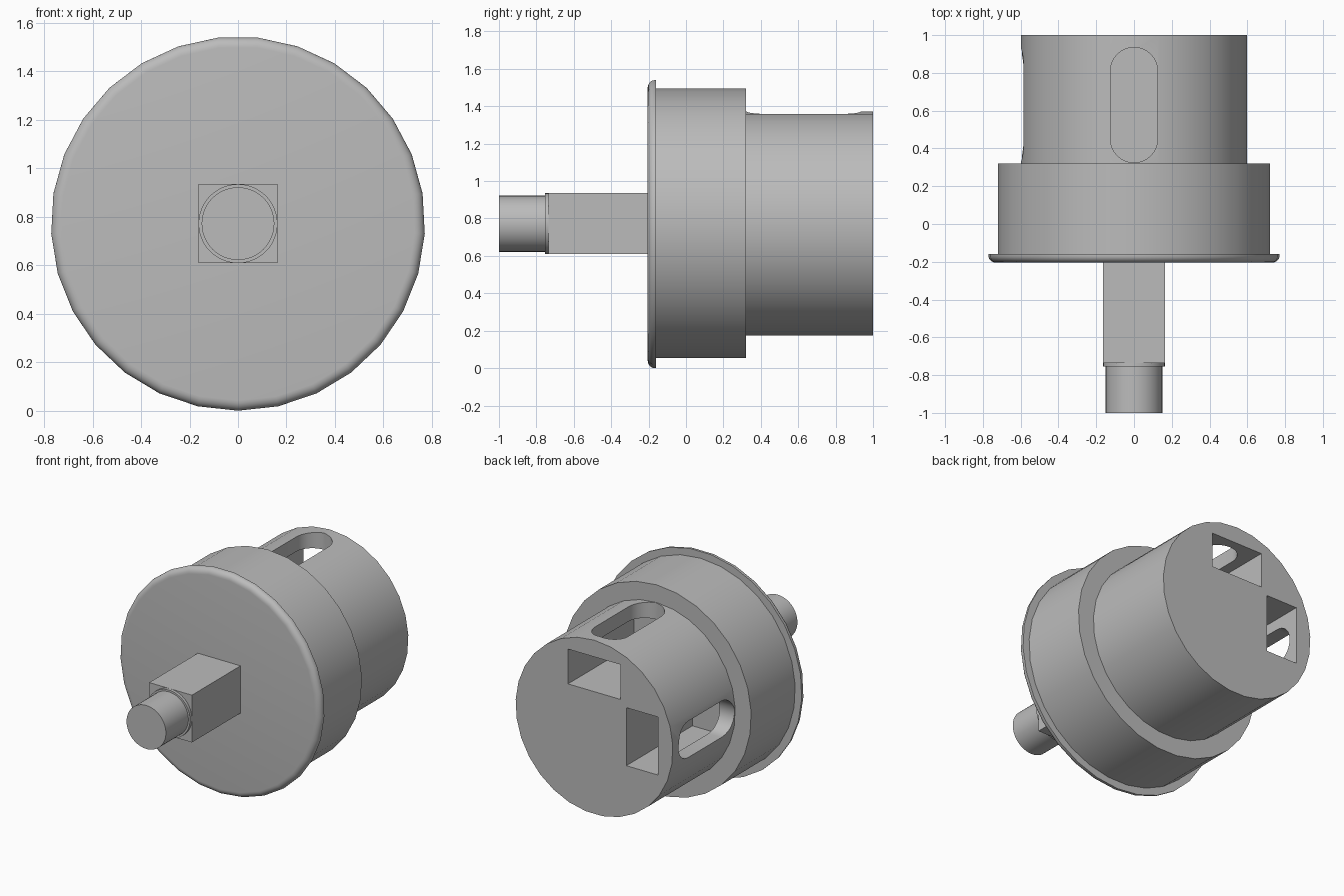
import bpy, bmesh, math
from mathutils import Matrix, Vector

CZ = 0.772          # height of the turning axis
SIDES = 29

cube = bpy.data.objects.get("Cube")
if cube:
    bpy.data.objects.remove(cube, do_unlink=True)

grey = bpy.data.materials.new("plain_grey")
grey.use_nodes = True
GREY = (0.5, 0.5, 0.5, 1)
grey.diffuse_color = GREY
grey.node_tree.nodes["Principled BSDF"].inputs["Base Color"].default_value = GREY


def finish(name, bm):
    bmesh.ops.recalc_face_normals(bm, faces=bm.faces)
    mesh = bpy.data.meshes.new(name)
    bm.to_mesh(mesh)
    bm.free()
    mesh.materials.append(grey)
    ob = bpy.data.objects.new(name, mesh)
    bpy.context.collection.objects.link(ob)
    return ob


def lathe(name, profile, sides, start):
    """Turn (radius, y) points about the y axis, with flat end caps."""
    bm = bmesh.new()
    rings = []
    for r, y in profile:
        angles = [start + math.tau * i / sides for i in range(sides)]
        rings.append([bm.verts.new((r * math.cos(a), y, CZ + r * math.sin(a))) for a in angles])
    for a, b in zip(rings, rings[1:]):
        for i in range(sides):
            j = (i + 1) % sides
            bm.faces.new((a[i], a[j], b[j], b[i]))
    bm.faces.new(rings[0])
    bm.faces.new(rings[-1])
    return finish(name, bm)


def box(name, centre, size):
    bm = bmesh.new()
    bmesh.ops.create_cube(bm, size=1, matrix=Matrix.Translation(centre) @ Matrix.Diagonal((*size, 1)))
    return finish(name, bm)


def slot_cutter(name, turn):
    """Upright prism with round ends, turned about the axis."""
    bm = bmesh.new()
    w, n = 0.125, 16
    outline = []
    for y, first in ((0.81, 0), (0.45, math.pi)):
        for i in range(n + 1):
            a = first + math.pi * i / n
            outline.append(bm.verts.new((w * math.cos(a), y + w * math.sin(a), 0.4)))
    face = bm.faces.new(outline)
    top = bmesh.ops.extrude_face_region(bm, geom=[face])["geom"]
    bmesh.ops.translate(bm, vec=(0, 0, 0.4), verts=[v for v in top if isinstance(v, bmesh.types.BMVert)])
    bm.transform(Matrix.Translation((0, 0, CZ)) @ Matrix.Rotation(turn, 4, "Y"))
    return finish(name, bm)


def smooth(ob):
    bpy.ops.object.select_all(action="DESELECT")
    ob.select_set(True)
    bpy.context.view_layer.objects.active = ob
    bpy.ops.object.shade_smooth_by_angle(angle=math.radians(30))


# Flange with a rounded front rim
rim = [(0.73 + 0.042 * math.sin(t), -0.168 - 0.037 * math.cos(t))
       for t in (math.pi / 2 * i / 6 for i in range(7))]
flange = lathe("flange", rim + [(0.772, -0.16)], SIDES, -math.pi / 2)

# Stepped housing: wide drum and narrower rear barrel
housing = lathe("housing", [(0.722, -0.16), (0.722, 0.32), (0.6, 0.32), (0.6, 1.0)],
                SIDES, math.pi / 2)

# Pockets open at the back, each reached by a round-ended slot, on top and on the -x side
cutters = []
front, back, reach = 0.28, 1.1, 0.365
for label, turn in (("top", 0), ("side", -math.pi / 2)):
    size = (0.4, back - front, 0.24) if label == "top" else (0.24, back - front, 0.4)
    offset = Matrix.Rotation(turn, 3, "Y") @ Vector((0, 0, reach))
    cutters.append(box(label + "_pocket_cutter", offset + Vector((0, (front + back) / 2, CZ)), size))
    cutters.append(slot_cutter(label + "_slot_cutter", turn))

bpy.context.view_layer.objects.active = housing
for cutter in cutters:
    cutter.hide_render = True
    mod = housing.modifiers.new(cutter.name, "BOOLEAN")
    mod.operation = "DIFFERENCE"
    mod.solver = "EXACT"
    mod.object = cutter
    bpy.ops.object.modifier_apply(modifier=mod.name)
for cutter in cutters:
    bpy.data.objects.remove(cutter, do_unlink=True)

# Square shaft, thin collar and round end pin
box("square_shaft", (0, -0.465, CZ), (0.326, 0.54, 0.326))
collar = lathe("shaft_collar", [(0.163, -0.755), (0.163, -0.73)], 48, 0)
pin = lathe("end_pin", [(0.15, -1.0), (0.15, -0.75)], 48, 0)

for ob in (flange, housing, collar, pin):
    smooth(ob)
